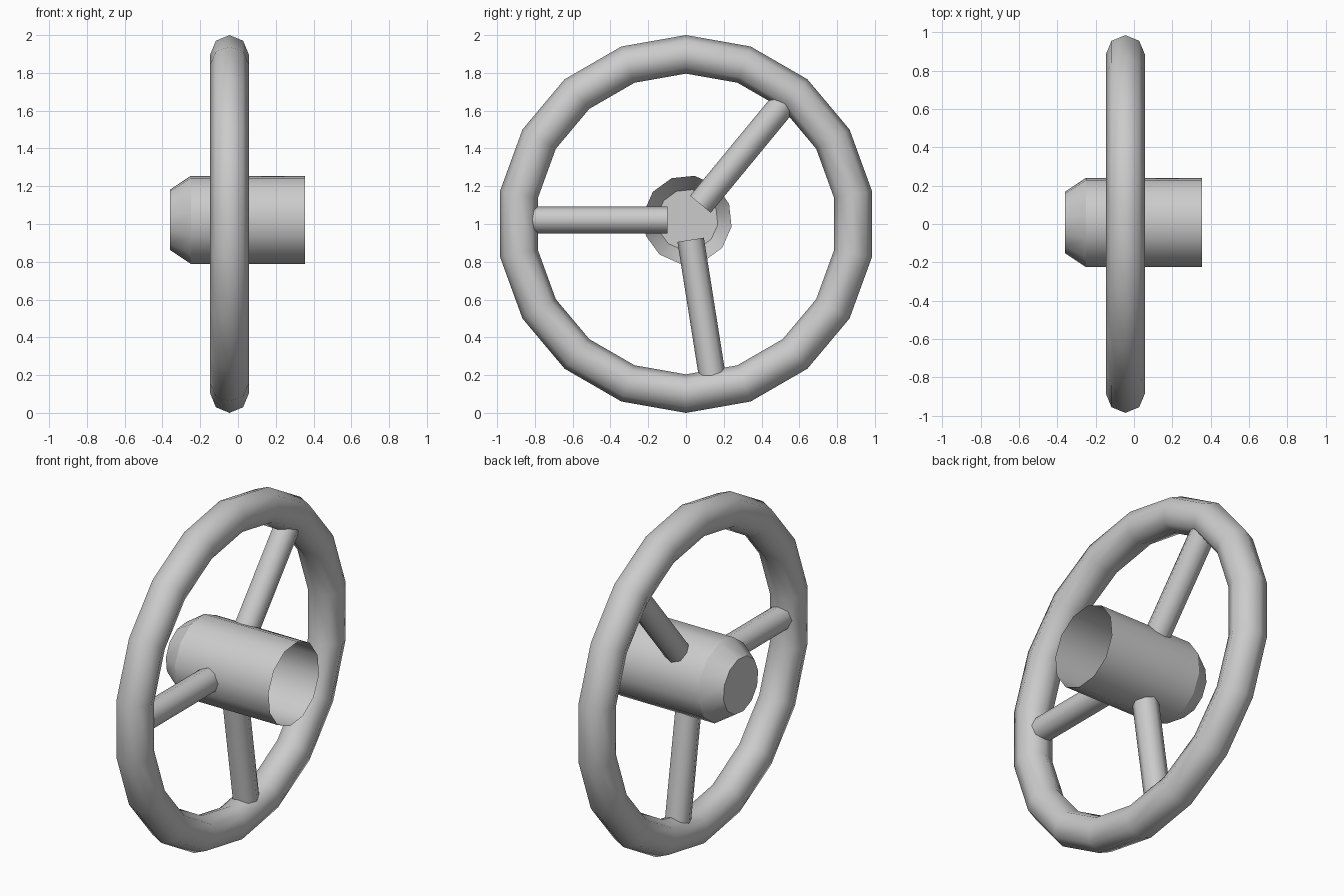
import bpy
import bmesh
from math import radians, cos, sin, pi
from mathutils import Vector

cube = bpy.data.objects.get("Cube")
if cube:
    bpy.data.objects.remove(cube, do_unlink=True)

RIM_X = -0.045                       # plane of the wheel
HUB = Vector((0, 0.008, 1.022))      # hub axis, slightly off the rim centre

metal = bpy.data.materials.new("plain_grey_metal")
metal.use_nodes = True
GREY = (0.6, 0.6, 0.6, 1)
metal.diffuse_color = GREY
metal.node_tree.nodes["Principled BSDF"].inputs["Base Color"].default_value = GREY


def finish(obj, name, angle):
    obj.name = obj.data.name = name
    obj.data.materials.append(metal)
    bpy.ops.object.select_all(action="DESELECT")
    obj.select_set(True)
    bpy.context.view_layer.objects.active = obj
    bpy.ops.object.shade_smooth_by_angle(angle=radians(angle))


# Rim: a coarse ring standing upright
bpy.ops.mesh.primitive_torus_add(
    major_segments=18, minor_segments=8, major_radius=0.898, minor_radius=0.102,
    location=(RIM_X, 0, 1), rotation=(0, pi / 2, 0))
finish(bpy.context.object, "rim", 60)

# Hub: thin tube, open on one end, tapering to a flat cap on the other
SIDES = 12
bm = bmesh.new()
rings = []
for x, r in ((0.355, 0.236), (-0.25, 0.236), (-0.36, 0.162)):
    ring = []
    for i in range(SIDES):
        a = 2 * pi * i / SIDES + radians(21)
        ring.append(bm.verts.new(HUB + Vector((x, r * cos(a), r * sin(a)))))
    rings.append(ring)
for a, b in zip(rings, rings[1:]):
    for i in range(SIDES):
        j = (i + 1) % SIDES
        bm.faces.new((a[i], a[j], b[j], b[i]))
bm.faces.new(rings[-1])
bmesh.ops.recalc_face_normals(bm, faces=bm.faces)
if bm.faces[:][-1].normal.x > 0:
    bmesh.ops.reverse_faces(bm, faces=bm.faces)
mesh = bpy.data.meshes.new("hub")
bm.to_mesh(mesh)
bm.free()
hub = bpy.data.objects.new("hub", mesh)
bpy.context.collection.objects.link(hub)
finish(hub, "hub", 31)

# Spokes: unevenly spread rods from inside the hub into the rim
INNER, OUTER = 0.107, 0.86
for name, deg in (("front_spoke", 180), ("upper_spoke", 50.5), ("lower_spoke", -81)):
    a = radians(deg)
    way = Vector((0, cos(a), sin(a)))
    centre = HUB + Vector((RIM_X, 0, 0)) + way * (INNER + OUTER) / 2
    bpy.ops.mesh.primitive_cylinder_add(
        vertices=8, radius=0.071, depth=OUTER - INNER, location=centre,
        rotation=way.to_track_quat("Z", "X").to_euler())
    finish(bpy.context.object, name, 60)
